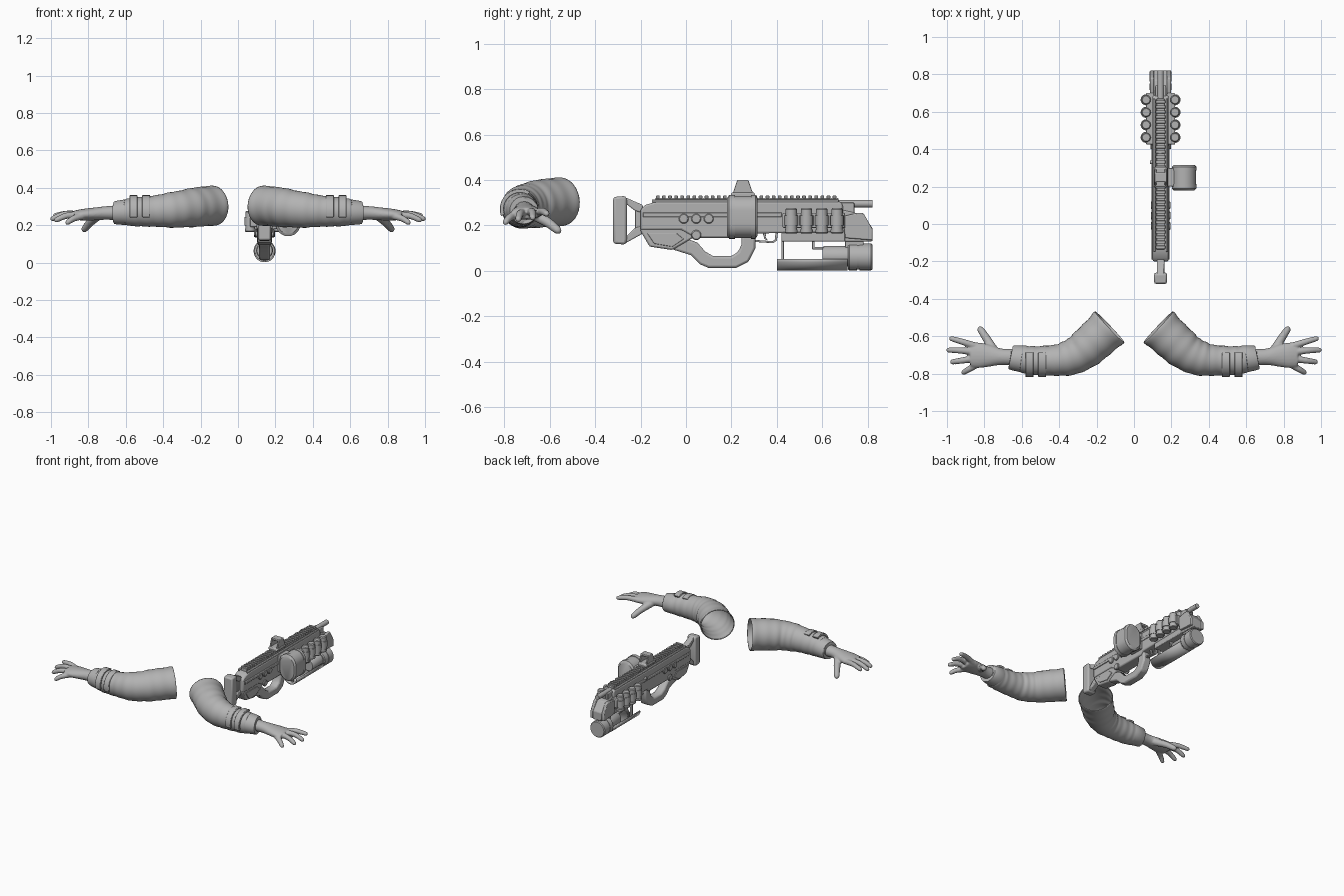
import bpy, bmesh, math
from mathutils import Vector

cube = bpy.data.objects.get("Cube")
if cube:
    bpy.data.objects.remove(cube, do_unlink=True)

grey = bpy.data.materials.new("plain_grey")
grey.use_nodes = True
GREY = (0.45, 0.45, 0.45, 1)
grey.diffuse_color = GREY
grey.node_tree.nodes["Principled BSDF"].inputs["Base Color"].default_value = GREY

GX = 0.142  # centre plane of the weapon


def finish(name, bm, angle=35, bevel=0):
    bmesh.ops.recalc_face_normals(bm, faces=bm.faces)
    mesh = bpy.data.meshes.new(name)
    bm.to_mesh(mesh)
    bm.free()
    ob = bpy.data.objects.new(name, mesh)
    bpy.context.collection.objects.link(ob)
    mesh.materials.append(grey)
    bpy.ops.object.select_all(action='DESELECT')
    ob.select_set(True)
    bpy.context.view_layer.objects.active = ob
    bpy.ops.object.shade_smooth_by_angle(angle=math.radians(angle))
    if bevel:
        mod = ob.modifiers.new("bevel", 'BEVEL')
        mod.width, mod.segments, mod.limit_method = bevel, 2, 'ANGLE'
    return ob


def prism(name, pts, x0, x1, bevel=0.005):
    """Side outline (y, z) extruded across x."""
    bm = bmesh.new()
    face = bm.faces.new([bm.verts.new((x0, y, z)) for y, z in pts])
    new = bmesh.ops.extrude_face_region(bm, geom=[face])["geom"]
    bmesh.ops.translate(bm, vec=(x1 - x0, 0, 0),
                        verts=[v for v in new if isinstance(v, bmesh.types.BMVert)])
    return finish(name, bm, bevel=bevel)


def box(name, x0, x1, y0, y1, z0, z1, bevel=0.004):
    return prism(name, [(y0, z0), (y1, z0), (y1, z1), (y0, z1)], x0, x1, bevel)


def sweep(bm, stations, sides=20, caps=True):
    """Elliptical tube through (centre, side radius, height radius)."""
    rings = []
    for i, (p, a, b) in enumerate(stations):
        t = stations[min(i + 1, len(stations) - 1)][0] - stations[max(i - 1, 0)][0]
        up = Vector((0, 0, 1)) if abs(t.normalized().z) < 0.9 else Vector((0, 1, 0))
        side = t.cross(up).normalized()
        up = side.cross(t).normalized()
        ring = []
        for k in range(sides):
            w = math.tau * k / sides
            ring.append(bm.verts.new(p + side * a * math.cos(w) + up * b * math.sin(w)))
        rings.append(ring)
    for r, q in zip(rings, rings[1:]):
        for k in range(sides):
            n = (k + 1) % sides
            bm.faces.new((r[k], r[n], q[n], q[k]))
    if caps:
        bm.faces.new(rings[0][::-1])
        bm.faces.new(rings[-1])


def lathe(name, base, axis, profile, sides=24):
    """Round part with (distance, radius) steps along an axis."""
    bm = bmesh.new()
    sweep(bm, [(Vector(base) + Vector(axis) * (d + i * 1e-5), r, r)
               for i, (d, r) in enumerate(profile)], sides)
    return finish(name, bm)


def spline(rows, steps):
    """Catmull-Rom resampling of rows of numbers."""
    out = []
    for i in range(len(rows) - 1):
        quad = [rows[max(i - 1, 0)], rows[i], rows[i + 1], rows[min(i + 2, len(rows) - 1)]]
        for s in range(steps):
            t = s / steps
            out.append([0.5 * (2 * b + (c - a) * t + (2 * a - 5 * b + 4 * c - d) * t * t
                               + (3 * b - a - 3 * c + d) * t ** 3) for a, b, c, d in zip(*quad)])
    return out + [list(rows[-1])]


# Arms: x, y, z, side radius, height radius
SLEEVE = [(.13, -.55, .305, .113, .106), (.21, -.625, .298, .108, .106),
          (.29, -.69, .288, .1, .1), (.37, -.722, .28, .09, .093),
          (.45, -.73, .275, .08, .083), (.54, -.73, .272, .077, .078),
          (.6, -.722, .27, .07, .07)]
PALM = [(.64, -.712, .267, .045, .04), (.71, -.71, .265, .044, .036),
        (.77, -.705, .26, .058, .034), (.83, -.702, .256, .068, .031),
        (.875, -.702, .254, .062, .024)]
FINGERS = [[(.84, -.655, .255), (.91, -.632, .262), (.975, -.613, .252)],
           [(.85, -.685, .258), (.93, -.676, .258), (.99, -.674, .235)],
           [(.85, -.718, .256), (.92, -.73, .25), (.97, -.737, .228)],
           [(.83, -.745, .25), (.88, -.775, .235), (.91, -.793, .215)],
           [(.75, -.675, .25), (.79, -.61, .215), (.82, -.565, .18)]]


def rows_to_stations(rows, s):
    return [(Vector((s * x, y, z)), a, b) for x, y, z, a, b in rows]


for label, s in (("left", 1), ("right", -1)):
    # Sleeve with cloth folds
    rows = spline(SLEEVE, 10)
    for i, r in enumerate(rows):
        fold = 1 + 0.016 * math.sin(i * 0.9) + 0.012 * math.sin(i * 0.47 + 1)
        r[3] *= fold
        r[4] *= 1 + (fold - 1) * 0.6
    bm = bmesh.new()
    sweep(bm, rows_to_stations(rows, s), 32, caps=False)
    sleeve = finish(label + "_sleeve", bm, 60)
    sleeve.modifiers.new("cloth", 'SOLIDIFY').thickness = 0.005
    # Cuff
    bm = bmesh.new()
    sweep(bm, rows_to_stations([(.575, -.725, .271, .072, .072), (.59, -.722, .27, .073, .07),
                                (.65, -.715, .267, .066, .063), (.66, -.714, .267, .062, .06),
                                (.655, -.714, .267, .05, .046)], s), 32)
    finish(label + "_cuff", bm, 50)
    # Straps wrapped over the forearm
    for x0 in (.47, .538):
        arc = [math.radians(60 + 14 * k) for k in range(11)]
        ring = [(-.73 + r * math.cos(w), .272 + r * math.sin(w))
                for r, seq in ((.089, arc), (.072, arc[::-1])) for w in seq]
        prism(label + "_strap", ring, s * x0, s * (x0 + .042), .003)
    # Hand fused from palm and fingers
    bm = bmesh.new()
    sweep(bm, rows_to_stations(spline(PALM, 4), s), 20)
    for n, path in enumerate(FINGERS):
        pts = spline(path, 4)
        last = len(pts) - 1
        st = []
        for i, p in enumerate(pts):
            r = (0.026 if n == 4 else 0.02) * (1 - 0.3 * i / last)
            st.append((Vector((s * p[0], p[1], p[2])), r, r))
        tip, r, _ = st[-1]
        d = (tip - st[-2][0]).normalized()
        st += [(tip + d * r * .6, r * .8, r * .8), (tip + d * r, r * .35, r * .35)]
        sweep(bm, st, 12)
    hand = finish(label + "_hand", bm, 80)
    mod = hand.modifiers.new("fuse", 'REMESH')
    mod.mode, mod.voxel_size, mod.use_smooth_shade = 'VOXEL', 0.005, True
    mod = hand.modifiers.new("soften", 'SMOOTH')
    mod.factor, mod.iterations = 0.5, 4

# Shoulder stock
prism("butt_plate", [(-.32, .12), (-.265, .116), (-.26, .14), (-.26, .31), (-.265, .33), (-.32, .325)],
      GX - .034, GX + .034, .01)
prism("stock_top_strut", [(-.27, .325), (-.19, .29), (-.19, .255), (-.225, .265), (-.27, .3)],
      GX - .02, GX + .02)
prism("stock_lower_strut", [(-.27, .12), (-.18, .17), (-.18, .2), (-.225, .19), (-.27, .145)],
      GX - .02, GX + .02)
box("stock_post", GX - .015, GX + .015, -.225, -.19, .18, .28)

# Receiver
prism("receiver", [(-.2, .27), (-.18, .29), (-.13, .305), (.68, .305), (.69, .29), (.69, .17),
                   (.3, .165), (.28, .145), (.04, .145), (-.02, .18), (-.2, .18)],
      GX - .042, GX + .042, .008)
prism("rear_body", [(-.2, .175), (-.16, .107), (-.06, .092), (.03, .145), (.07, .19), (-.2, .19)],
      GX - .037, GX + .037, .008)
prism("loop_grip", [(-.06, .095), (.02, .07), (.06, .03), (.1, .013), (.22, .013), (.275, .04),
                    (.305, .1), (.305, .18), (.245, .18), (.245, .12), (.23, .085), (.2, .065),
                    (.12, .065), (.085, .085), (.05, .125), (-.02, .15)],
      GX - .03, GX + .03, .01)
for s in (-1, 1):
    side = GX + s * .04
    box("side_rail", side, side + s * .009, -.19, .42, .237, .258)
    box("upper_ridge", GX + s * .028, GX + s * .04, -.15, .67, .3, .315)
    for y, z in ((-.01, .23), (.045, .23), (.1, .23), (.045, .158)):
        lathe("side_boss", (side, y, z), (s, 0, 0), [(0, .022), (.008, .022), (.012, .018)])
    prism("rear_panel", [(-.17, .165), (-.14, .12), (-.06, .106), (-.01, .14), (-.04, .165)],
          GX + s * .035, GX + s * .041, .002)

# Toothed top rail
box("top_rail", GX - .022, GX + .022, -.136, .67, .3, .321)
for i in range(30):
    y = -.132 + i * .0268
    box("rail_tooth", GX - .026, GX + .026, y, y + .016, .319, .331, .002)

# Sight
prism("sight_base", [(.195, .325), (.305, .325), (.3, .345), (.2, .345)], GX - .036, GX + .036)
for s in (-1, 1):
    prism("sight_wall", [(.205, .34), (.295, .34), (.275, .398), (.225, .398)],
          GX + s * .033, GX + s * .022, .003)
box("sight_hood", GX - .033, GX + .033, .225, .275, .385, .4)

# Drum magazine with a stadium section
bm = bmesh.new()
R, CX, LOW, HIGH = .066, .268, .207, .268
outline = []
for k in range(26):
    w = math.pi * (k if k < 13 else k - 1) / 12
    outline.append((CX + R * math.cos(w), (HIGH if k < 13 else LOW) + R * math.sin(w)))
mid = (LOW + HIGH) / 2
levels = []
for y, f in ((.18, .85), (.19, 1), (.215, 1), (.215, .96), (.285, .96), (.285, 1), (.305, 1), (.315, .85)):
    levels.append([bm.verts.new((CX + (x - CX) * f, y, mid + (z - mid) * f)) for x, z in outline])
for r, q in zip(levels, levels[1:]):
    for k in range(26):
        n = (k + 1) % 26
        bm.faces.new((r[k], r[n], q[n], q[k]))
bm.faces.new(levels[0])
bm.faces.new(levels[-1])
finish("drum_magazine", bm)
box("drum_mount", GX, .23, .2, .3, .18, .3)
lathe("charging_knob", (GX - .04, .33, .26), (-1, 0, 0), [(0, .01), (.016, .01)], 12)

# Trigger and guard
prism("trigger", [(.335, .175), (.355, .175), (.35, .15), (.36, .133), (.345, .14)], GX - .008, GX + .008, .002)
prism("trigger_guard", [(.295, .128), (.385, .122), (.4, .135), (.405, .175), (.395, .175),
                        (.39, .137), (.38, .131), (.295, .137)], GX - .012, GX + .012, .001)

# Shell carriers on both sides
for s in (-1, 1):
    x = GX + s * .077
    box("shell_bracket", GX + s * .035, x, .425, .7, .19, .255)
    for i in range(4):
        y = .463 + i * .067
        lathe("shell", (x, y, .165), (0, 0, 1),
              [(0, .024), (.004, .028), (.018, .028), (.018, .025), (.034, .025), (.034, .03),
               (.078, .03), (.078, .025), (.106, .025), (.112, .02)], 16)

# Front end and barrel
box("fore_body", GX - .037, GX + .037, .42, .7, .13, .19)
prism("muzzle_block", [(.68, .27), (.77, .25), (.82, .19), (.82, .13), (.68, .13)], GX - .035, GX + .035)
for s in (-1, 1):
    prism("muzzle_side_plate", [(.69, .24), (.75, .255), (.78, .255), (.82, .185), (.82, .135), (.7, .145)],
          GX + s * .034, GX + s * .056)
    box("barrel_clamp", GX + s * .014, GX + s * .03, .68, .74, .24, .3)
lathe("barrel", (GX, .66, .296), (0, 1, 0), [(0, .017), (.16, .017), (.16, .01), (.14, .01)], 20)
box("barrel_web", GX - .01, GX + .01, .68, .74, .25, .29)

# Underslung launcher
lathe("launcher_tube", (GX, .6, .065), (0, 1, 0), [(0, .04), (.008, .045), (.12, .045)])
lathe("launcher_cap", (GX, .712, .062), (0, 1, 0),
      [(0, .054), (.006, .059), (.04, .059), (.04, .056), (.05, .056), (.05, .059), (.102, .059), (.108, .054)])
half = [math.pi * (1 + k / 12) for k in range(13)]
bm = bmesh.new()
tray = [[bm.verts.new((GX + .055 * math.cos(w), y, .052 + .05 * math.sin(w))) for w in half] for y in (.4, .71)]
for k in range(12):
    bm.faces.new((tray[0][k], tray[0][k + 1], tray[1][k + 1], tray[1][k]))
finish("launcher_tray", bm).modifiers.new("wall", 'SOLIDIFY').thickness = 0.008
box("tray_post", GX - .008, GX + .008, .42, .43, .01, .14, .001)
box("tube_bracket", GX - .02, GX + .02, .555, .565, .1, .14, .001)
box("tube_bracket_foot", GX - .02, GX + .02, .555, .62, .095, .105, .001)
box("cap_bracket", GX - .025, GX + .025, .7, .78, .1, .135)
